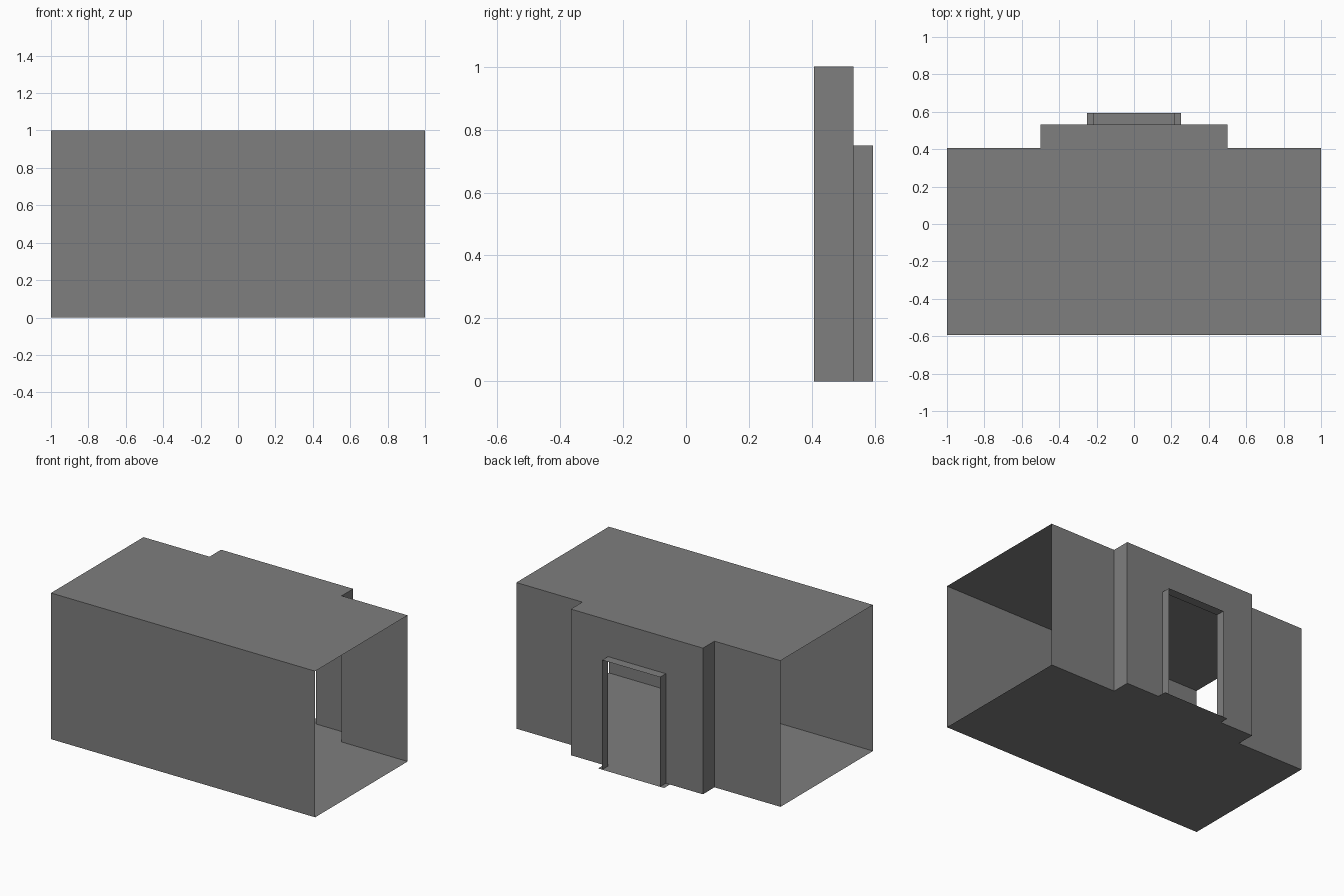
import bpy, bmesh

if "Cube" in bpy.data.objects:
    bpy.data.objects.remove(bpy.data.objects["Cube"])

FRONT, BACK, BAY, PORCH = -0.59375, 0.40625, 0.53125, 0.59375   # y positions
HALF, BAY_X, SILL_X, DOOR_X = 1.0, 0.5, 0.25, 0.21875           # half widths
TOP, DOOR_H = 1.0, 0.75

# Dark grey shared by every part
dark = bpy.data.materials.new("dark_grey")
dark.diffuse_color = (0.21, 0.21, 0.21, 1)
dark.use_nodes = True
dark.node_tree.nodes["Principled BSDF"].inputs["Base Color"].default_value = dark.diffuse_color


def sheets(name, polys):
    """Thin, open surface made from polygons with shared corners welded."""
    bm = bmesh.new()
    for poly in polys:
        bm.faces.new([bm.verts.new(p) for p in poly])
    bmesh.ops.remove_doubles(bm, verts=bm.verts, dist=1e-5)
    mesh = bpy.data.meshes.new(name)
    bm.to_mesh(mesh)
    bm.free()
    mesh.materials.append(dark)
    obj = bpy.data.objects.new(name, mesh)
    bpy.context.collection.objects.link(obj)
    return obj


def wall(a, b, z0=0.0, z1=TOP):
    """Upright quad between two plan points."""
    return [(*a, z0), (*b, z0), (*b, z1), (*a, z1)]


def slab(right_half, z, up):
    """Flat polygon mirrored about x = 0 from its right half, front to back."""
    pts = right_half + [(-x, y) for x, y in reversed(right_half)]
    return [(x, y, z) for x, y in (pts if up else reversed(pts))]


# Floor with bay and door sill, ceiling with bay
plan = [(HALF, FRONT), (HALF, BACK), (BAY_X, BACK), (BAY_X, BAY)]
sill = [(SILL_X, BAY), (SILL_X, PORCH)]
sheets("floor", [slab(plan + sill, 0, False)])
sheets("ceiling", [slab(plan, TOP, True)])

# Long front wall; both room ends stay open
sheets("front_wall", [wall((-HALF, FRONT), (HALF, FRONT))])

# Back wall stepping out to the bay, with the doorway left open
path = [(HALF, BACK), (BAY_X, BACK), (BAY_X, BAY), (DOOR_X, BAY)]
back = [wall(a, b) for a, b in zip(path, path[1:])]
back += [wall((-b[0], b[1]), (-a[0], a[1])) for a, b in zip(path, path[1:])]
back.append(wall((DOOR_X, BAY), (-DOOR_X, BAY), DOOR_H, TOP))
sheets("back_wall", back)

# Door surround: two jambs and a lintel projecting from the bay
jambs = [wall((DOOR_X, BAY), (DOOR_X, PORCH), 0, DOOR_H),
         wall((-DOOR_X, PORCH), (-DOOR_X, BAY), 0, DOOR_H)]
lintel = slab([(DOOR_X, BAY), (DOOR_X, PORCH)], DOOR_H, False)
sheets("door_surround", jambs + [lintel])
